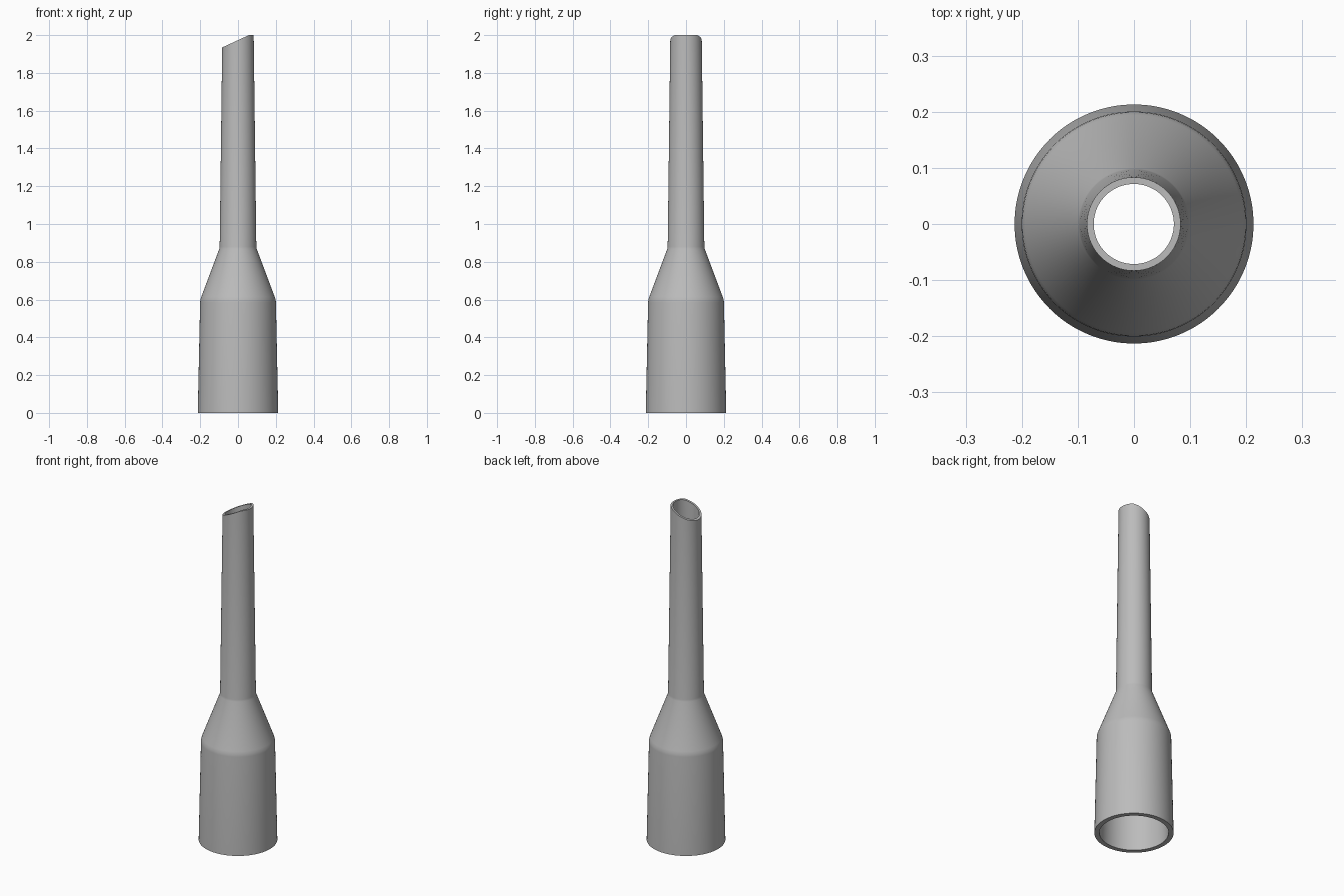
import bpy
import bmesh
import math
from mathutils import Vector

cube = bpy.data.objects.get("Cube")
if cube:
    bpy.data.objects.remove(cube, do_unlink=True)

SEGMENTS = 128

# Plain grey plastic
grey = bpy.data.materials.new("grey plastic")
grey.use_nodes = True
colour = (0.5, 0.5, 0.5, 1)
grey.diffuse_color = colour
grey.node_tree.nodes["Principled BSDF"].inputs["Base Color"].default_value = colour

# Wall section (radius, height): outside upwards, then bore downwards
outside = [(0.213, 0), (0.2005, 0.585), (0.199, 0.6), (0.194, 0.615),
           (0.099, 0.868), (0.097, 0.88), (0.083, 2)]
bore = [(0.071, 2), (0.084, 0.88), (0.086, 0.868),
        (0.174, 0.615), (0.176, 0.585), (0.186, 0)]
section = outside + bore

# Revolve the closed section into a hollow tube
bm = bmesh.new()
verts = [bm.verts.new((r, 0, z)) for r, z in section]
edges = [bm.edges.new((v, verts[i - 1])) for i, v in enumerate(verts)]
bmesh.ops.spin(bm, geom=verts + edges, cent=(0, 0, 0), axis=(0, 0, 1),
               angle=math.tau, steps=SEGMENTS, use_merge=True)
bmesh.ops.remove_doubles(bm, verts=bm.verts[:], dist=1e-5)

# Slanted tip: cut away the right side and close the cut wall
low, high = Vector((-0.083, 0, 1.935)), Vector((0.058, 0, 2))
slope = (high - low).normalized()
normal = Vector((-slope.z, 0, slope.x))
cut = bmesh.ops.bisect_plane(bm, geom=bm.verts[:] + bm.edges[:] + bm.faces[:],
                             dist=1e-6, plane_co=low, plane_no=normal,
                             clear_outer=True)
rim = [e for e in cut["geom_cut"]
       if isinstance(e, bmesh.types.BMEdge) and e.is_boundary]
bmesh.ops.triangle_fill(bm, edges=rim, use_beauty=True, normal=normal)
bmesh.ops.recalc_face_normals(bm, faces=bm.faces[:])

mesh = bpy.data.meshes.new("nozzle")
bm.to_mesh(mesh)
bm.free()
mesh.materials.append(grey)
nozzle = bpy.data.objects.new("nozzle", mesh)
bpy.context.collection.objects.link(nozzle)

# Smooth round walls, crisp rims
bpy.ops.object.select_all(action="DESELECT")
nozzle.select_set(True)
bpy.context.view_layer.objects.active = nozzle
bpy.ops.object.shade_smooth_by_angle(angle=math.radians(30))
